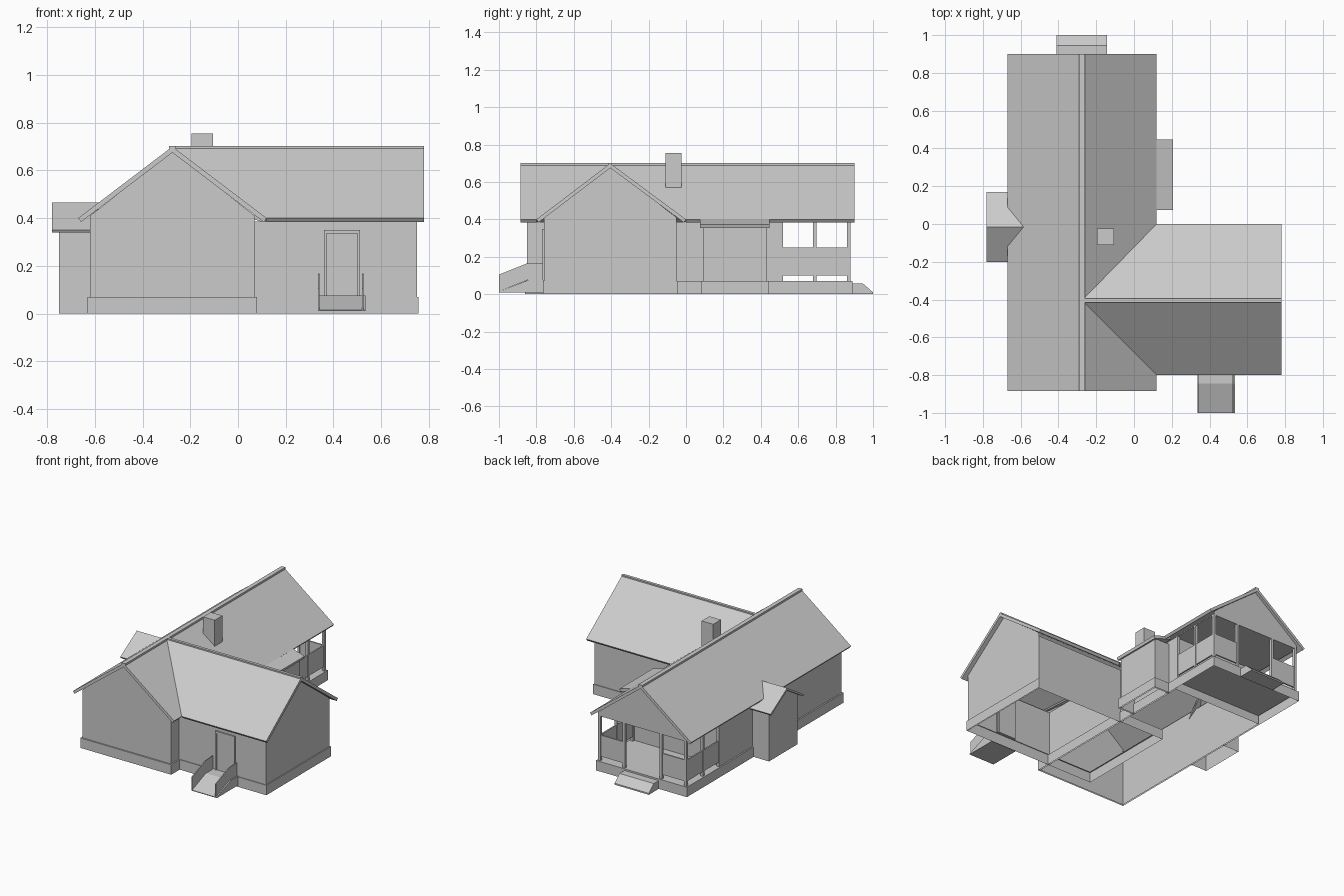
import bpy, bmesh
from mathutils import Vector

if "Cube" in bpy.data.objects:
    bpy.data.objects.remove(bpy.data.objects["Cube"])


def mesh(name, verts, faces):
    me = bpy.data.meshes.new(name)
    me.from_pydata([tuple(v) for v in verts], [], faces)
    ob = bpy.data.objects.new(name, me)
    bpy.context.collection.objects.link(ob)
    return ob


def solid(name, pts, offset):
    """Extrude a planar polygon by an offset vector and close it."""
    n = len(pts)
    a = [Vector(p) for p in pts]
    faces = [list(range(n)), list(range(2 * n - 1, n - 1, -1))]
    faces += [[i, (i + 1) % n, n + (i + 1) % n, n + i] for i in range(n)]
    ob = mesh(name, a + [p + Vector(offset) for p in a], faces)
    bm = bmesh.new()
    bm.from_mesh(ob.data)
    bmesh.ops.recalc_face_normals(bm, faces=bm.faces)
    bm.to_mesh(ob.data)
    bm.free()
    return ob


def box(name, x0, x1, y0, y1, z0, z1):
    return solid(name, [(x0, y0, z0), (x1, y0, z0), (x1, y1, z0), (x0, y1, z0)],
                 (0, 0, z1 - z0))


def slab(name, pts, t=0.02):
    """Roof sheet: polygon on the outer plane, thickened inwards."""
    a = [Vector(p) for p in pts]
    n = (a[1] - a[0]).cross(a[2] - a[0]).normalized()
    if n.z < 0:
        n = -n
    return solid(name, pts, -n * t)


def wall(name, pts):
    return mesh(name, pts, [list(range(len(pts)))])


def wall_run(name, path, z0, z1):
    """Single-sheet walls along a plan path."""
    n = len(path)
    v = [(x, y, z0) for x, y in path] + [(x, y, z1) for x, y in path]
    return mesh(name, v, [[i, i + 1, n + i + 1, n + i] for i in range(n - 1)])


def base_ring(name, x0, x1, y0, y1, h=0.07, t=0.01):
    """Open-bottomed foundation band with a ledge on top."""
    o = [(x0, y0), (x1, y0), (x1, y1), (x0, y1)]
    i = [(x0 + t, y0 + t), (x1 - t, y0 + t), (x1 - t, y1 - t), (x0 + t, y1 - t)]
    v = [(x, y, 0) for x, y in o] + [(x, y, h) for x, y in o] + [(x, y, h) for x, y in i]
    f = []
    for k in range(4):
        m = (k + 1) % 4
        f += [[k, m, 4 + m, 4 + k], [4 + k, 4 + m, 8 + m, 8 + k]]
    return mesh(name, v, f)


L, R, F, PW, B = -0.62, 0.07, -0.85, 0.50, 0.88   # main block plan
RX, RY = -0.275, -0.405                            # ridge lines
EZ, TZ, WZ = 0.40, 0.70, 0.385                     # eave, ridge, wall top

# foundations
base_ring("main_foundation", L - .01, R + .01, F - .01, B + .01)
base_ring("wing_foundation", RX, 0.757, -0.765, -0.045)
base_ring("bay_foundation", R, 0.195, 0.08, 0.44)

# main walls and gables
wall_run("main_walls", [(L, PW), (L, F), (R, F), (R, PW), (L, PW)], 0, WZ)
for nm, y in (("front_gable", F), ("porch_gable", B)):
    wall(nm, [(L, y, WZ), (R, y, WZ), (R, y, .41), (RX, y, .68), (L, y, .41)])

# wing walls
wall_run("wing_walls", [(R, -.76), (.75, -.76), (.75, -.05), (R, -.05)], 0, WZ)
wall("wing_gable", [(.75, -.76, WZ), (.75, -.05, WZ), (.75, -.05, .41),
                    (.75, RY, .68), (.75, -.76, .41)])

# main roof, right slope notched for the wing
slab("main_roof_left", [(RX, -.885, TZ), (RX, .9, TZ), (-.67, .9, EZ), (-.67, -.885, EZ)])
slab("main_roof_right", [(RX, -.885, TZ), (RX, .9, TZ), (.12, .9, EZ), (.12, 0, EZ),
                         (RX, RY, TZ), (.12, -.8, EZ), (.12, -.885, EZ)])
# wing roof meeting the valleys
for nm, y in (("wing_roof_front", -.80), ("wing_roof_back", 0)):
    slab(nm, [(RX, RY, TZ), (.78, RY, TZ), (.78, y, EZ), (.12, y, EZ)])
# ridge caps
box("main_ridge_cap", RX - .015, RX + .015, -.885, .9, .685, .702)
box("wing_ridge_cap", RX, .78, RY - .01, RY + .01, .685, .702)

# chimney
box("chimney", -.195, -.105, -.11, -.025, .55, .755)

# left bump-out with small gable roof
wall_run("left_bump_walls", [(L, .145), (-.75, .145), (-.75, -.175), (L, -.175)], 0, .36)
wall("left_bump_gable", [(-.75, -.175, .36), (-.75, .145, .36), (-.75, -.015, .45)])
for nm, y in (("left_bump_roof_front", -.2), ("left_bump_roof_back", .17)):
    slab(nm, [(-.78, -.015, .465), (-.58, -.015, .465), (-.62, y, .35), (-.78, y, .35)], .013)

# right bay with shed roof
wall_run("bay_walls", [(R, .09), (.185, .09), (.185, .43), (R, .43)], 0, .365)
slab("bay_roof", [(.07, .075, .415), (.07, .447, .415), (.207, .447, .372), (.207, .075, .372)])

# front door with raised frame
box("door", .37, .50, -.763, -.745, .075, .335)
for nm, x in (("door_jamb_left", .36), ("door_jamb_right", .50)):
    box(nm, x, x + .012, -.77, -.75, .075, .35)
box("door_head", .36, .512, -.77, -.75, .335, .35)

# front ramp and side guards
solid("front_ramp", [(.335, -.76, .01), (.335, -1, .01), (.335, -1, .015),
                     (.335, -.845, .075), (.335, -.76, .075)], (.2, 0, 0))
for nm, x in (("ramp_guard_left", .335), ("ramp_guard_right", .52)):
    solid(nm, [(x, -1, .015), (x, -.85, .075), (x, -.765, .075), (x, -.765, .168),
               (x, -.85, .165), (x, -1, .105)], (.007, 0, 0))

# back porch floor and ceiling
box("porch_floor", L, R, PW, B, .06, .07)
box("porch_ceiling", L, R, PW, B, WZ, WZ + .008)

# porch posts
for k, x in enumerate((L, R - .018)):
    for j, y in enumerate((.50, .68, .862)):
        box(f"side_post_{k}_{j}", x, x + .018, y, y + .018, .07, WZ)
for k, x in enumerate((-.428, -.14)):
    box(f"back_post_{k}", x, x + .018, .862, B, .07, WZ)

# porch rail panels
for k, x in enumerate((L + .004, R - .014)):
    box(f"side_rail_{k}", x, x + .01, PW, .87, .10, .25)
for k, (x0, x1) in enumerate(((L + .01, -.42), (-.13, R - .01))):
    box(f"back_rail_{k}", x0, x1, .866, .876, .10, .25)

# back porch step
solid("porch_step", [(-.41, B + .01, 0), (-.41, 1, 0), (-.41, 1, .01),
                     (-.41, .945, .058), (-.41, B + .01, .058)], (.268, 0, 0))
